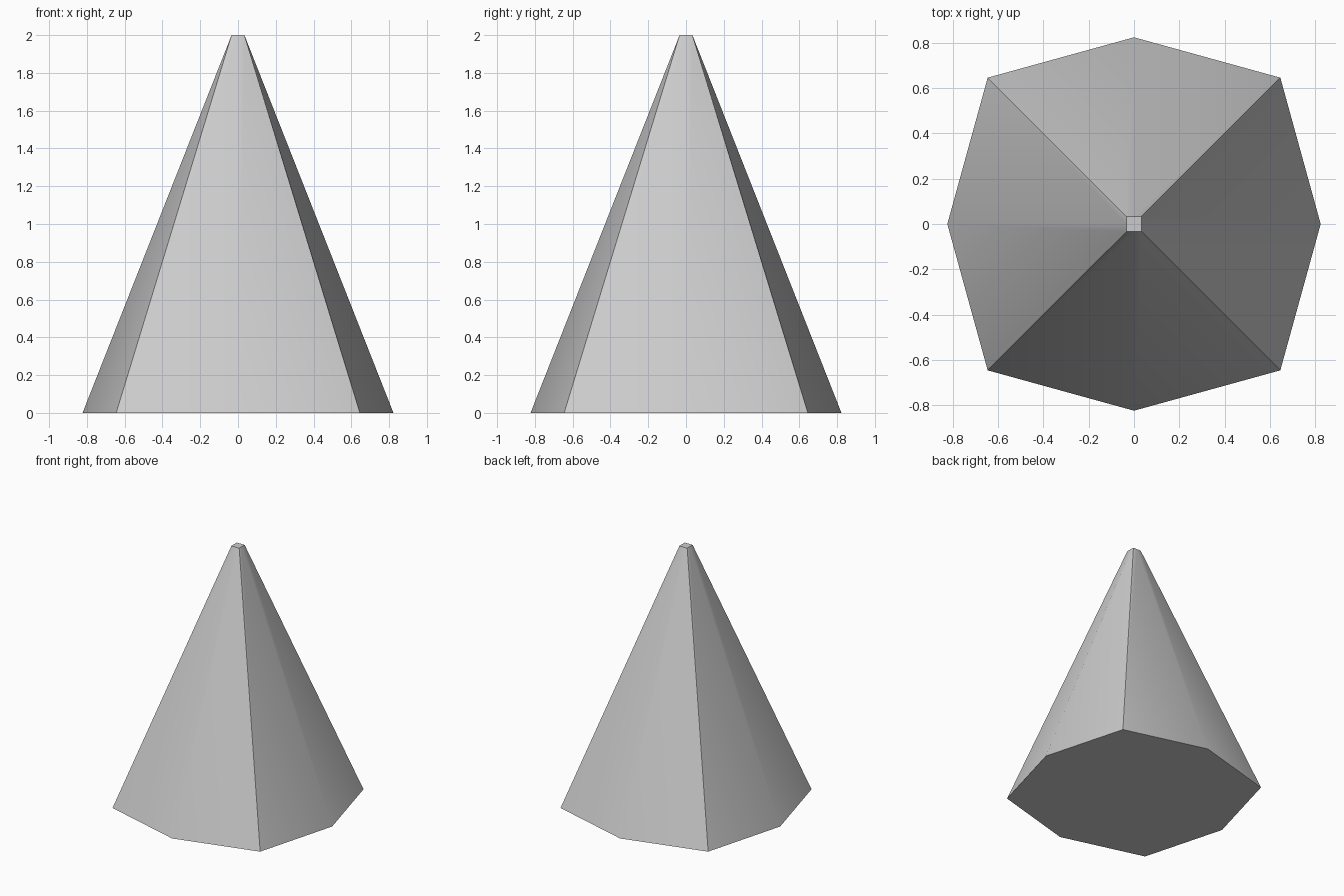
import bpy, bmesh, math

if "Cube" in bpy.data.objects:
    bpy.data.objects.remove(bpy.data.objects["Cube"])


def ring(bm, corner, middle, z):
    """Eight points: square corners alternating with side midpoints."""
    verts = []
    for i in range(8):
        a = i * math.pi / 4
        r = corner * math.sqrt(2) if i % 2 else middle
        verts.append(bm.verts.new((r * math.cos(a), r * math.sin(a), z)))
    return verts


# Tapered body: bulged square base narrowing to a tiny square tip
bm = bmesh.new()
base = ring(bm, 0.645, 0.823, 0)
tip = ring(bm, 0.034, 0.034, 2)
for i in range(8):
    j = (i + 1) % 8
    bm.faces.new((base[i], base[j], tip[j], tip[i]))
bm.faces.new(base[::-1])
bm.faces.new(tip)

mesh = bpy.data.meshes.new("tapered_spike")
bm.to_mesh(mesh)
bm.free()
spike = bpy.data.objects.new("tapered_spike", mesh)
bpy.context.collection.objects.link(spike)

# Soft middle of each side, sharp corner ridges
bpy.context.view_layer.objects.active = spike
spike.select_set(True)
bpy.ops.object.shade_smooth_by_angle(angle=math.radians(38))
